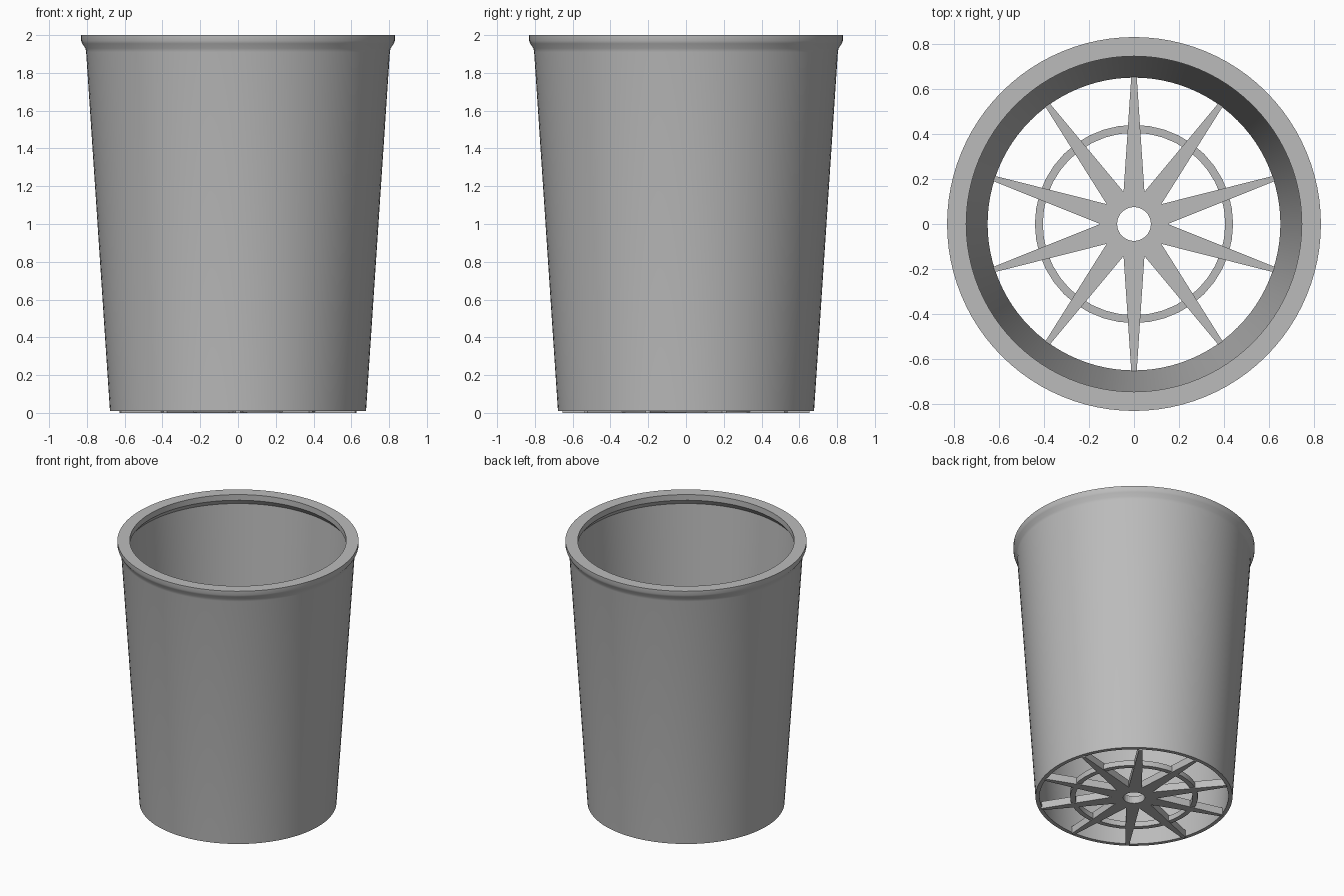
import bpy, bmesh, math

cube = bpy.data.objects.get("Cube")
if cube:
    bpy.data.objects.remove(cube, do_unlink=True)

grey = bpy.data.materials.new("grey plastic")
grey.use_nodes = True
colour = (0.5, 0.5, 0.5, 1)
grey.diffuse_color = colour
grey.node_tree.nodes["Principled BSDF"].inputs["Base Color"].default_value = colour


def finish(name, bm, smooth):
    bmesh.ops.recalc_face_normals(bm, faces=bm.faces)
    mesh = bpy.data.meshes.new(name)
    bm.to_mesh(mesh)
    bm.free()
    mesh.materials.append(grey)
    obj = bpy.data.objects.new(name, mesh)
    bpy.context.collection.objects.link(obj)
    if smooth:
        bpy.ops.object.select_all(action="DESELECT")
        obj.select_set(True)
        bpy.context.view_layer.objects.active = obj
        bpy.ops.object.shade_smooth_by_angle(angle=math.radians(30))
    return obj


def bridge(bm, loops):
    """Join neighbouring closed loops of points, last back to first."""
    rows = [[bm.verts.new(p) for p in loop] for loop in loops]
    for k, a in enumerate(rows):
        b = rows[(k + 1) % len(rows)]
        for i in range(len(a)):
            j = (i + 1) % len(a)
            bm.faces.new((a[i], a[j], b[j], b[i]))


def circle(radius, z, count):
    return [(radius * math.cos(math.tau * i / count),
             radius * math.sin(math.tau * i / count), z) for i in range(count)]


def lathe(name, profile, count):
    bm = bmesh.new()
    bridge(bm, [circle(r, z, count) for r, z in profile])
    return finish(name, bm, True)


# Tapered wall with a thick rolled lip
lathe("pot_wall", [
    (0.65, 0.01), (0.678, 0.01), (0.804, 1.91), (0.808, 1.93), (0.825, 1.955),
    (0.83, 1.97), (0.83, 2.0), (0.745, 2.0), (0.745, 1.957), (0.775, 1.918),
], 96)

# Reinforcing ring across the spokes
lathe("base_ring", [(0.405, 0.005), (0.44, 0.005), (0.44, 0.045), (0.405, 0.045)], 40)

# Star of tapered spokes around a drain hole
SPOKES, TIP, TIP_HALF, VALLEY, HOLE = 10, 0.655, 0.012, 0.15, 0.075
outline, inner = [], []
for k in range(SPOKES):
    mid = math.pi / 2 + k * math.tau / SPOKES
    half = TIP_HALF / TIP
    step = math.pi / SPOKES
    for radius, offset, hole_offset in ((VALLEY, -step, -step),
                                        (TIP, -half, -step / 3),
                                        (TIP, half, step / 3)):
        outline.append((radius * math.cos(mid + offset), radius * math.sin(mid + offset)))
        inner.append((HOLE * math.cos(mid + hole_offset), HOLE * math.sin(mid + hole_offset)))
bm = bmesh.new()
bridge(bm, [[(x, y, z) for x, y in pts]
            for pts, z in ((outline, 0), (outline, 0.055), (inner, 0.055), (inner, 0))])
finish("base_star", bm, False)
